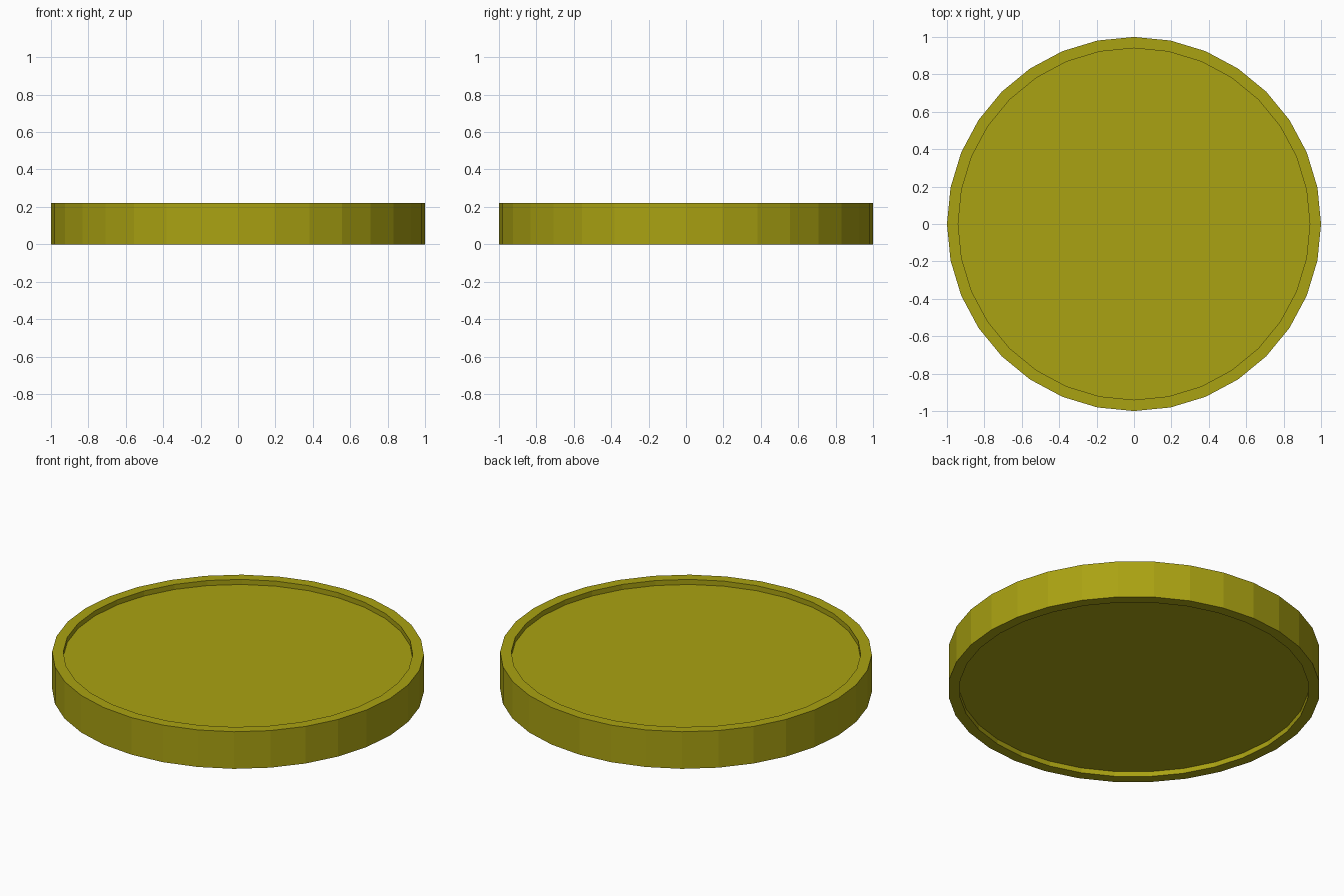
import bpy, bmesh
from math import cos, sin, pi

if "Cube" in bpy.data.objects:
    bpy.data.objects.remove(bpy.data.objects["Cube"])

SIDES = 32
# Closed cross-section (radius, height): recessed floor, rim, outer wall, recessed underside
PROFILE = [(0.94, 0.03), (0.94, 0.0), (1.0, 0.0), (1.0, 0.22), (0.94, 0.22), (0.94, 0.19)]

bm = bmesh.new()
rings = [[bm.verts.new((r * cos(2 * pi * i / SIDES), r * sin(2 * pi * i / SIDES), z))
          for i in range(SIDES)] for r, z in PROFILE]

# Rim walls
for a, b in zip(rings, rings[1:]):
    for i in range(SIDES):
        j = (i + 1) % SIDES
        bm.faces.new((a[i], a[j], b[j], b[i]))

# Recessed flat discs, bottom and top
bm.faces.new(rings[0][::-1])
bm.faces.new(rings[-1])
bmesh.ops.recalc_face_normals(bm, faces=bm.faces)

mesh = bpy.data.meshes.new("round_disc")
bm.to_mesh(mesh)
bm.free()
disc = bpy.data.objects.new("round_disc", mesh)
bpy.context.collection.objects.link(disc)

# Olive yellow colour
mat = bpy.data.materials.new("olive_yellow")
mat.diffuse_color = (0.40, 0.36, 0.006, 1)
mat.use_nodes = True
mat.node_tree.nodes["Principled BSDF"].inputs["Base Color"].default_value = mat.diffuse_color
mesh.materials.append(mat)
